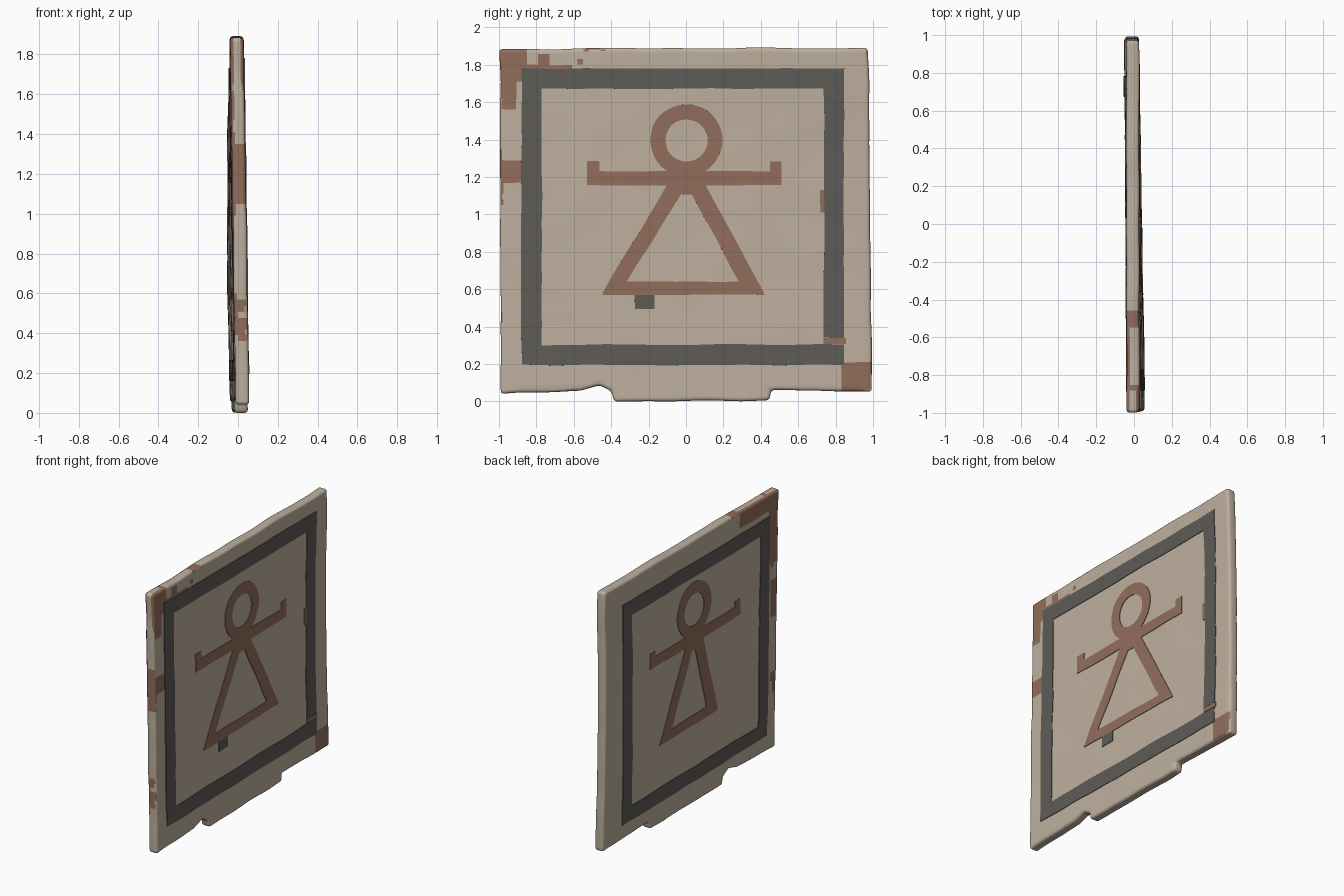
import bpy, bmesh, math
from mathutils import Vector, noise

default = bpy.data.objects.get("Cube")
if default:
    bpy.data.objects.remove(default, do_unlink=True)

HALF = 0.034      # half the slab thickness
HEIGHT = 1.89


def material(name, colour):
    mat = bpy.data.materials.new(name)
    mat.use_nodes = True
    mat.diffuse_color = (*colour, 1)
    bsdf = mat.node_tree.nodes["Principled BSDF"]
    bsdf.inputs["Base Color"].default_value = (*colour, 1)
    bsdf.inputs["Roughness"].default_value = 0.9
    return mat


STONE = material("pale_stone", (0.51, 0.43, 0.34))
RUST = material("rust_paint", (0.285, 0.155, 0.105))
GREY = material("charcoal_paint", (0.112, 0.106, 0.094))


def warp(co):
    """Gentle twist, bow and hand-worn wobble shared by slab and paint."""
    x, y, z = co
    t = 1 - z / HEIGHT
    x += -0.006 + 0.015 * t * (1 - y) - 0.007 * math.sin(math.pi * t) * (1 + y)
    x += 0.004 * noise.noise(Vector((y * 4, z * 4, 1)))
    y += 0.006 * noise.noise(Vector((y * 5, z * 5, 7)))
    z += 0.006 * noise.noise(Vector((y * 5, z * 5, 13)))
    return Vector((x, max(-1, min(1, y)), max(0, z)))


def add_object(name, bm, mats):
    mesh = bpy.data.meshes.new(name)
    bm.to_mesh(mesh)
    bm.free()
    for mat in mats:
        mesh.materials.append(mat)
    obj = bpy.data.objects.new(name, mesh)
    bpy.context.collection.objects.link(obj)
    return obj


# Stone slab with a foot tab, cut from one outline
outline = [(-0.99, 0.04), (-0.56, 0.055), (-0.46, 0.085), (-0.4, 0.055), (-0.385, 0),
           (0.445, 0.005), (0.455, 0.06), (0.995, 0.05), (0.975, HEIGHT), (-0.995, HEIGHT - 0.005)]
bm = bmesh.new()
base = bm.faces.new([bm.verts.new((-HALF, y, z)) for y, z in outline])
grown = bmesh.ops.extrude_face_region(bm, geom=[base])["geom"]
bmesh.ops.translate(bm, vec=(2 * HALF, 0, 0),
                    verts=[g for g in grown if isinstance(g, bmesh.types.BMVert)])
bmesh.ops.recalc_face_normals(bm, faces=bm.faces)
bmesh.ops.bevel(bm, geom=bm.edges[:], offset=0.017, segments=3, profile=0.5,
                affect='EDGES', clamp_overlap=True)
STEP = 0.03
for axis, start, stop in ((1, -1, 1), (2, 0, HEIGHT)):
    normal = Vector((0, axis == 1, axis == 2))
    for i in range(1, int((stop - start) / STEP)):
        bmesh.ops.bisect_plane(bm, geom=bm.verts[:] + bm.edges[:] + bm.faces[:],
                               plane_co=normal * (start + i * STEP), plane_no=normal)

# Rust stains: x, y and z ranges on the slab
FRONT, BACK, ALL = (0.02, 1), (-1, -0.02), (-1, 1)
stains = [
    (FRONT, (-1, -0.84), (1.72, 2)), (FRONT, (-0.99, -0.92), (1.56, 1.7)),
    (FRONT, (-1, -0.88), (1.18, 1.3)), (FRONT, (0.83, 0.985), (0.06, 0.2)),
    (FRONT, (-0.84, -0.56), (1.78, 1.81)), (FRONT, (-0.79, -0.74), (1.78, 1.86)),
    (ALL, (-2, -0.985), (1.05, 1.36)), (ALL, (-2, -0.985), (0.38, 0.57)),
    (BACK, (-1, -0.89), (1.37, 2)), (BACK, (-1, -0.9), (1, 1.26)),
    (BACK, (-1, -0.93), (0.44, 0.6)), (BACK, (-1, -0.55), (1.76, 2)),
    (ALL, (-0.55, -0.45), (1.87, 2)), (ALL, (-0.88, -0.84), (1.87, 2)),
]
for face in bm.faces:
    c = face.calc_center_median()
    c.y += 0.015 * noise.noise(c * 15)
    c.z += 0.015 * noise.noise(c * 17)
    face.material_index = int(any(
        all(lo <= v <= hi for v, (lo, hi) in zip(c, box)) for box in stains))
    face.smooth = True
for v in bm.verts:
    v.co = warp(v.co)
add_object("stone_slab", bm, [STONE, RUST])


# Painted plates: each patch maps (u, v) in the unit square to (y, z)
def quad(a, b, c, d):
    """Patch between edge a-b and edge c-d."""
    a, b, c, d = map(Vector, (a, b, c, d))
    size = max((b - a).length, (d - c).length)
    return lambda u, v: a.lerp(b, u).lerp(c.lerp(d, u), v), max(2, int(size / STEP))


def bar(y0, y1, z0, z1):
    if y1 - y0 > z1 - z0:
        return quad((y0, z0), (y1, z0), (y0, z1), (y1, z1))
    return quad((y0, z0), (y0, z1), (y1, z0), (y1, z1))


def ring(y, z, inner, outer):
    def patch(u, v):
        r, a = inner + (outer - inner) * v, math.tau * u
        return y + r * math.cos(a), z + r * math.sin(a)
    return patch, 48


def paint(name, side, mat, patches):
    bm = bmesh.new()
    for patch, count in patches:
        rows = []
        for i in range(count + 1):
            row = []
            for j in range(4):
                y, z = patch(i / count, j / 3)
                row.append(bm.verts.new(warp((side * (HALF + 0.004), y, z))))
            rows.append(row)
        for r0, r1 in zip(rows, rows[1:]):
            for j in range(3):
                bm.faces.new((r0[j], r1[j], r1[j + 1], r0[j + 1]))
    bm.normal_update()
    bmesh.ops.reverse_faces(bm, faces=[f for f in bm.faces if f.normal.x * side < 0])
    bmesh.ops.remove_doubles(bm, verts=bm.verts, dist=0.0001)
    obj = add_object(name, bm, [mat])
    solid = obj.modifiers.new("thickness", 'SOLIDIFY')
    solid.thickness = 0.006
    solid.offset = -1


def border(name, side, y0, y1, z0, z1, w, gap=0):
    paint(name, side, GREY, [
        bar(y0, y1, z0, z0 + w), bar(y0, y1, z1 - w, z1),
        bar(y0, y0 + w, z0 + w, z1 - w), bar(y1 - w, y1, z0 + w + gap, z1 - w)])


def figure(name, side, y, arms, horn, hem):
    """Ring head, upturned arms and an open triangular skirt."""
    (a0, a1), (h0, h1) = arms, hem
    paint(name, side, RUST, [
        ring(y, 1.395, 0.113, 0.193),
        bar(a0, a1, 1.155, 1.23),
        bar(a0, a0 + 0.065, 1.23, 1.23 + horn), bar(a1 - 0.06, a1, 1.23, 1.23 + horn),
        quad((y - 0.1, 1.16), (h0, 0.575), (y, 1.16), (h0 + 0.13, 0.63)),
        quad((y, 1.16), (h1 - 0.13, 0.63), (y + 0.1, 1.16), (h1, 0.575)),
        quad((h0, 0.57), (h1, 0.57), (h0 + 0.04, 0.64), (h1 - 0.04, 0.64)),
        quad((y - 0.05, 1.11), (y + 0.05, 1.11), (y - 0.09, 1.16), (y + 0.09, 1.16))])


border("border_left_face", 1, -0.88, 0.845, 0.195, 1.78, 0.108, gap=0.035)
border("border_right_face", -1, -0.89, 0.78, 0.16, 1.73, 0.105)
figure("figure_left_face", 1, 0.003, (-0.53, 0.51), 0.055, (-0.45, 0.42))
figure("figure_right_face", -1, -0.03, (-0.56, 0.47), 0.04, (-0.31, 0.36))

# Small marks on the left face
paint("grey_mark", 1, GREY, [bar(-0.275, -0.17, 0.495, 0.57)])
paint("rust_marks", 1, RUST, [bar(0.737, 0.855, 0.305, 0.337), bar(0.715, 0.737, 1.01, 1.13)])
